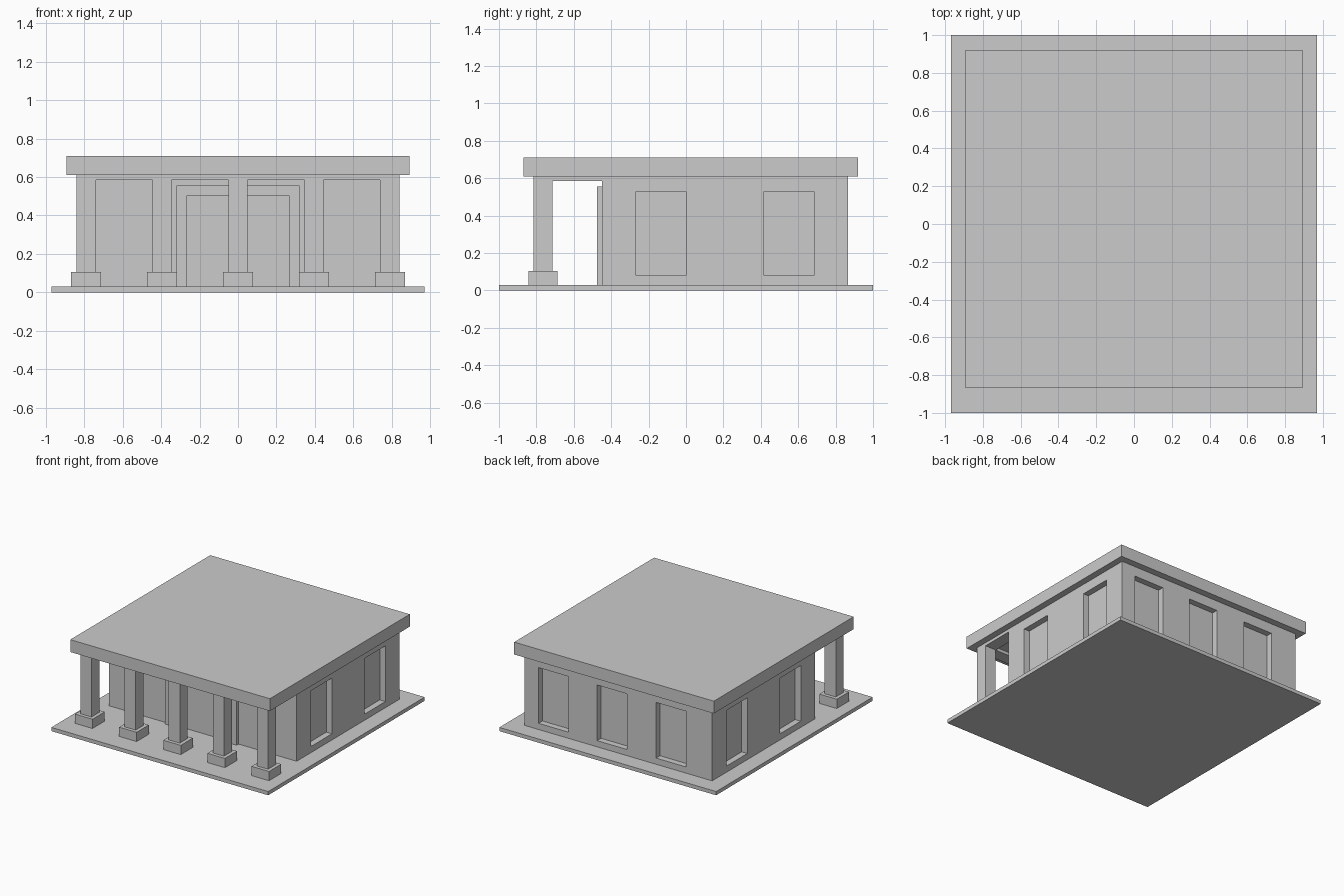
import bpy
import bmesh
from mathutils import Matrix, Vector

if "Cube" in bpy.data.objects:
    bpy.data.objects.remove(bpy.data.objects["Cube"])


def add_boxes(name, boxes):
    """One object made of boxes given as (x0, x1, y0, y1, z0, z1)."""
    bm = bmesh.new()
    for x0, x1, y0, y1, z0, z1 in boxes:
        centre = Vector(((x0 + x1) / 2, (y0 + y1) / 2, (z0 + z1) / 2))
        size = Matrix.Diagonal((x1 - x0, y1 - y0, z1 - z0, 1))
        bmesh.ops.create_cube(bm, size=1, matrix=Matrix.Translation(centre) @ size)
    mesh = bpy.data.meshes.new(name)
    bm.to_mesh(mesh)
    bm.free()
    obj = bpy.data.objects.new(name, mesh)
    bpy.context.collection.objects.link(obj)
    return obj


def add_prism(name, outline, y0, y1):
    """Extrude an x-z outline along y."""
    bm = bmesh.new()
    face = bm.faces.new([bm.verts.new((x, y0, z)) for x, z in outline])
    new = bmesh.ops.extrude_face_region(bm, geom=[face])["geom"]
    bmesh.ops.translate(bm, vec=(0, y1 - y0, 0),
                        verts=[v for v in new if isinstance(v, bmesh.types.BMVert)])
    bmesh.ops.recalc_face_normals(bm, faces=bm.faces)
    mesh = bpy.data.meshes.new(name)
    bm.to_mesh(mesh)
    bm.free()
    obj = bpy.data.objects.new(name, mesh)
    bpy.context.collection.objects.link(obj)
    return obj


FLOOR, EAVES, ROOF_TOP = 0.03, 0.61, 0.71
HALF_W, WALL_FRONT, WALL_BACK = 0.84, -0.45, 0.865
PORCH_FRONT, COLUMN = -0.815, 0.10

# Ground slab and flat roof
add_boxes("ground_slab", [(-0.97, 0.97, -1, 1, 0, FLOOR)])
add_boxes("roof", [(-0.893, 0.893, -0.868, 0.92, EAVES, ROOF_TOP)])

# Main building with recessed windows
building = add_boxes("building", [(-HALF_W, HALF_W, WALL_FRONT, WALL_BACK, FLOOR, EAVES)])
depth, sill, head, half = 0.05, 0.08, 0.53, 0.134
recesses = []
for y in (-0.133, 0.55):
    for s in (-1, 1):
        xs = sorted((s * (HALF_W - depth), s * (HALF_W + 0.1)))
        recesses.append((*xs, y - half, y + half, sill, head))
for x in (-0.472, 0.055, 0.58):
    recesses.append((x - half, x + half, WALL_BACK - depth, WALL_BACK + 0.1, sill, head))
cutter = add_boxes("window_cutter", recesses)
cutter.hide_render = True
cut = building.modifiers.new("windows", 'BOOLEAN')
cut.operation = 'DIFFERENCE'
cut.solver = 'EXACT'
cut.object = cutter
bpy.context.view_layer.objects.active = building
bpy.ops.object.modifier_apply(modifier=cut.name)
bpy.data.objects.remove(cutter)

# Door surround
add_prism("door_frame",
          [(-0.32, FLOOR), (-0.32, 0.555), (0.32, 0.555), (0.32, FLOOR),
           (0.265, FLOOR), (0.265, 0.505), (-0.265, 0.505), (-0.265, FLOOR)],
          -0.475, WALL_FRONT)

# Porch beams resting on the columns
BEAM = 0.585
back_of_beam = PORCH_FRONT + COLUMN
add_boxes("front_beam", [(-HALF_W, HALF_W, PORCH_FRONT, back_of_beam, BEAM, EAVES)])
for side, s in (("left", -1), ("right", 1)):
    xs = sorted((s * (HALF_W - COLUMN), s * HALF_W))
    add_boxes(side + "_beam", [(*xs, back_of_beam, WALL_FRONT, BEAM, EAVES)])

# Columns with square plinths
yc = PORCH_FRONT + COLUMN / 2
for i in range(5):
    x = -0.79 + i * 0.395
    add_boxes(f"column_{i + 1}", [(x - 0.05, x + 0.05, yc - 0.05, yc + 0.05, 0.105, BEAM)])
    add_boxes(f"plinth_{i + 1}", [(x - 0.078, x + 0.078, yc - 0.078, yc + 0.078, FLOOR, 0.105)])
